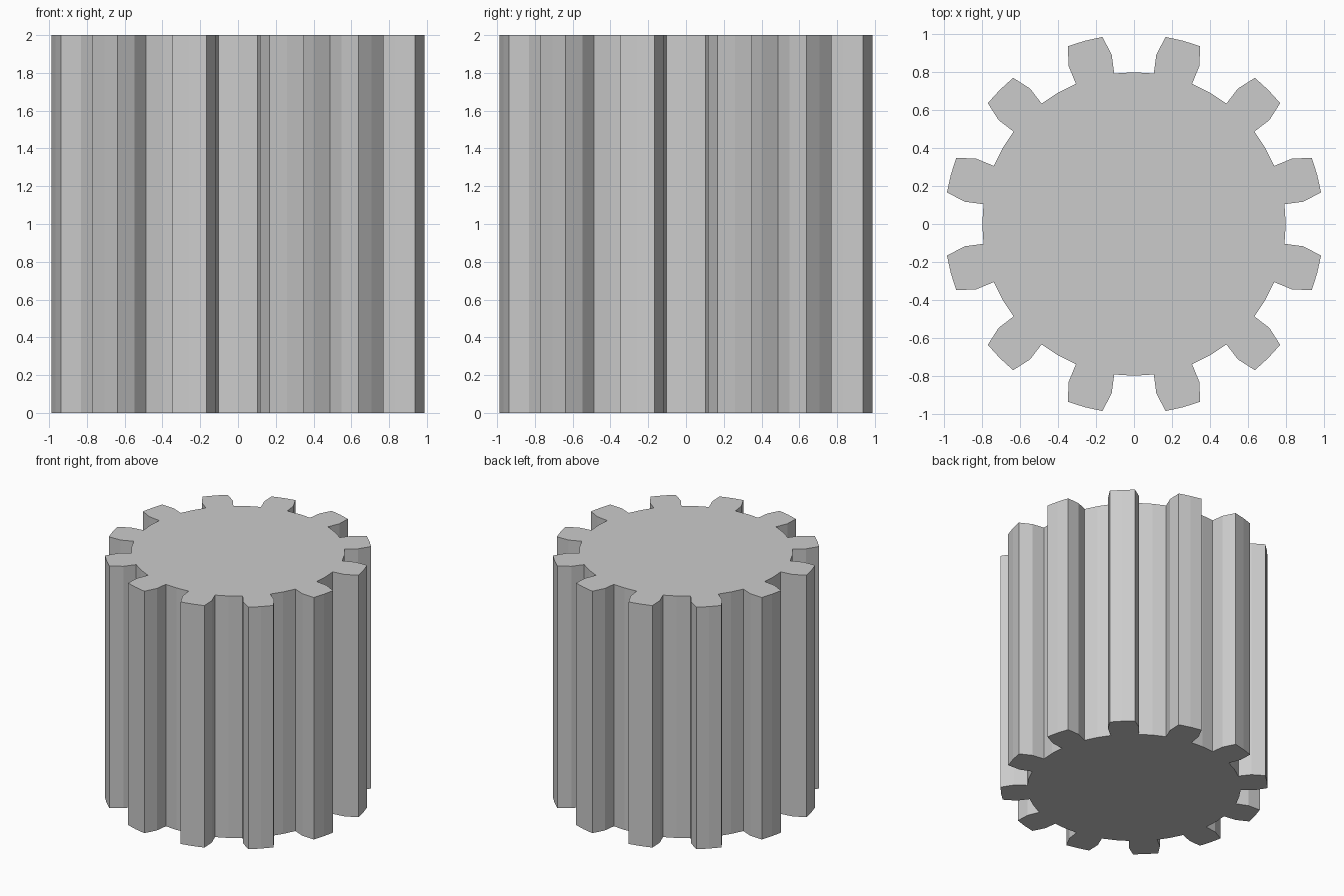
import bpy, bmesh
from math import sin, cos, radians

if "Cube" in bpy.data.objects:
    bpy.data.objects.remove(bpy.data.objects["Cube"])

TEETH = 12
HEIGHT = 2.0
# One tooth: (radius, degrees from the tooth centre), valley to valley
TOOTH = [(0.8, -15), (0.8, -7.5), (0.9, -7.5), (1.0, -5.42), (1.0, 0),
         (1.0, 5.42), (0.9, 7.5), (0.8, 7.5)]

# Gear outline, repeated around the axis
bm = bmesh.new()
outline = []
for i in range(TEETH):
    centre = 15 + i * 360 / TEETH
    for r, d in TOOTH:
        a = radians(centre + d)
        outline.append(bm.verts.new((r * cos(a), r * sin(a), 0)))
base = bm.faces.new(outline)

# Extrude into a solid gear
ext = bmesh.ops.extrude_face_region(bm, geom=[base], use_keep_orig=True)
top = [v for v in ext["geom"] if isinstance(v, bmesh.types.BMVert)]
bmesh.ops.translate(bm, verts=top, vec=(0, 0, HEIGHT))
bmesh.ops.recalc_face_normals(bm, faces=bm.faces[:])

mesh = bpy.data.meshes.new("gear")
bm.to_mesh(mesh)
bm.free()
gear = bpy.data.objects.new("gear", mesh)
bpy.context.collection.objects.link(gear)
